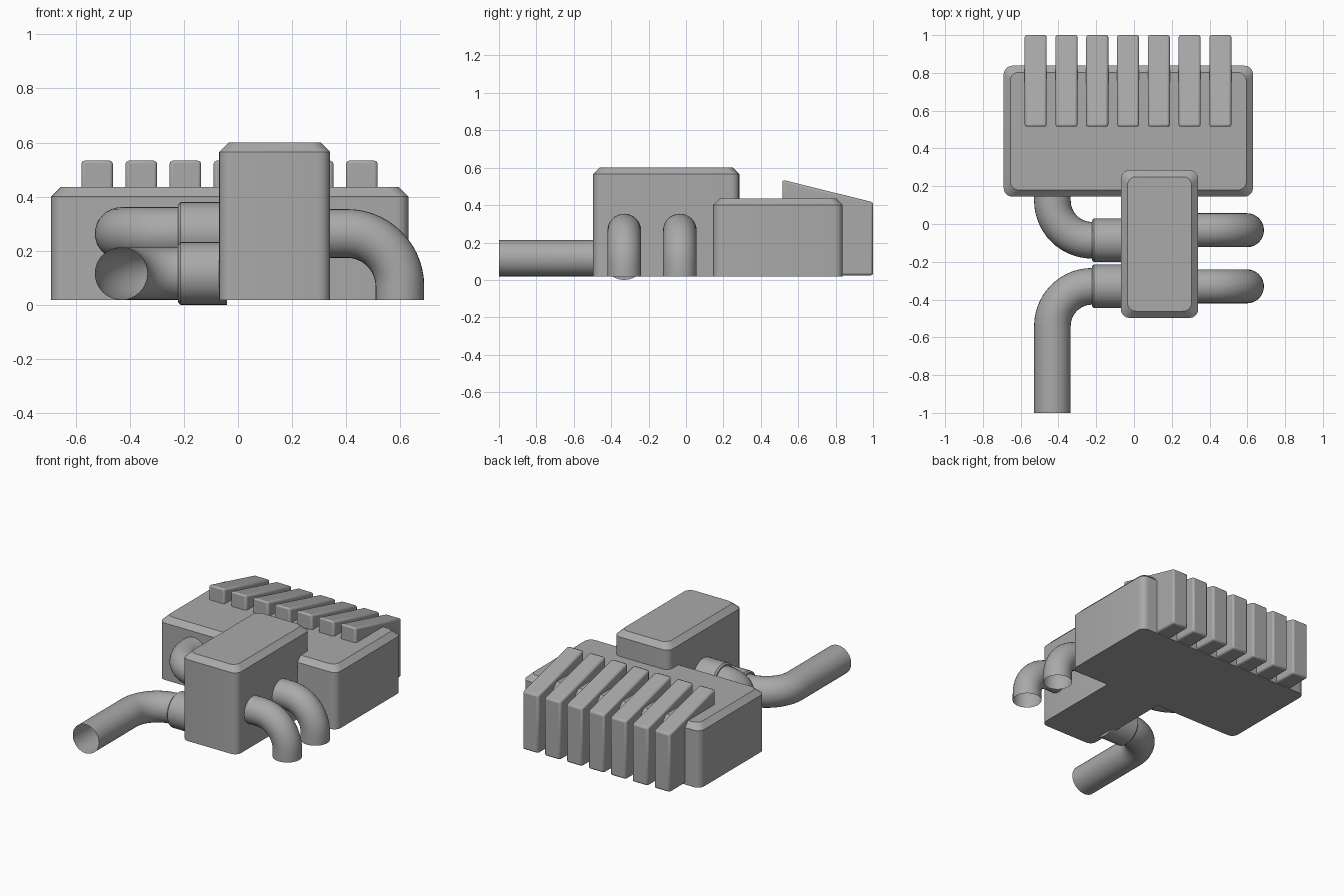
import bpy, bmesh, math
from mathutils import Vector

if "Cube" in bpy.data.objects:
    bpy.data.objects.remove(bpy.data.objects["Cube"], do_unlink=True)

grey = bpy.data.materials.new("plain_grey")
grey.use_nodes = True
colour = (0.4, 0.4, 0.4, 1)
grey.diffuse_color = colour
grey.node_tree.nodes["Principled BSDF"].inputs["Base Color"].default_value = colour

FLOOR = 0.018


def finish(name, bm, bevel=0, smooth=30):
    """Turn a bmesh into a shaded grey object."""
    bmesh.ops.recalc_face_normals(bm, faces=bm.faces)
    mesh = bpy.data.meshes.new(name)
    bm.to_mesh(mesh)
    bm.free()
    mesh.materials.append(grey)
    ob = bpy.data.objects.new(name, mesh)
    bpy.context.collection.objects.link(ob)
    if bevel:
        mod = ob.modifiers.new("soft_edges", "BEVEL")
        mod.width = bevel
        mod.segments = 2
        mod.limit_method = "ANGLE"
    bpy.ops.object.select_all(action="DESELECT")
    ob.select_set(True)
    bpy.context.view_layer.objects.active = ob
    bpy.ops.object.shade_smooth_by_angle(angle=math.radians(smooth))
    return ob


def bridge(bm, a, b):
    n = len(a)
    for i in range(n):
        bm.faces.new((a[i], a[(i + 1) % n], b[(i + 1) % n], b[i]))


def rounded_ring(bm, x0, x1, y0, y1, radius, z, steps=5):
    ring = []
    corners = ((x1, y1, -1, -1), (x0, y1, 1, -1), (x0, y0, 1, 1), (x1, y0, -1, 1))
    for k, (cx, cy, sx, sy) in enumerate(corners):
        for s in range(steps + 1):
            a = (k + s / steps) * math.pi / 2
            ring.append(bm.verts.new((cx + sx * radius + radius * math.cos(a),
                                      cy + sy * radius + radius * math.sin(a), z)))
    return ring


def housing(name, x0, x1, y0, y1, top, c=0.035):
    """Box with rounded upright corners and a chamfered top."""
    bm = bmesh.new()
    base = rounded_ring(bm, x0, x1, y0, y1, 0.045, FLOOR)
    shoulder = rounded_ring(bm, x0, x1, y0, y1, 0.045, top - c)
    lid = rounded_ring(bm, x0 + c, x1 - c, y0 + c, y1 - c, 0.045, top)
    bridge(bm, base, shoulder)
    bridge(bm, shoulder, lid)
    bm.faces.new(base)
    bm.faces.new(lid)
    finish(name, bm)


def pipe(name, start, corner, end, radius, bend, sides=32, steps=14):
    """Open tube running start - rounded corner - end."""
    start, corner, end = Vector(start), Vector(corner), Vector(end)
    d1, d2 = (corner - start).normalized(), (end - corner).normalized()
    centre = corner - d1 * bend + d2 * bend
    side = d1.cross(d2)
    path = [(start, d1)]
    for i in range(steps + 1):
        a = i / steps * math.pi / 2
        path.append((centre - d2 * bend * math.cos(a) + d1 * bend * math.sin(a),
                     d1 * math.cos(a) + d2 * math.sin(a)))
    path.append((end, d2))
    bm = bmesh.new()
    last = None
    for p, d in path:
        up = side.cross(d)
        ring = [bm.verts.new(p + radius * (side * math.cos(t) + up * math.sin(t)))
                for t in (2 * math.pi * k / sides for k in range(sides))]
        if last:
            bridge(bm, last, ring)
        last = ring
    finish(name, bm, smooth=40)


def collar(name, x0, x1, y, z, radius, sides=32):
    bm = bmesh.new()
    rings = []
    for x, r in ((x0, radius - 0.01), (x0 + 0.01, radius), (x1, radius)):
        rings.append([bm.verts.new((x, y + r * math.cos(t), z + r * math.sin(t)))
                      for t in (2 * math.pi * k / sides for k in range(sides))])
    bridge(bm, rings[0], rings[1])
    bridge(bm, rings[1], rings[2])
    bm.faces.new(rings[0])
    bm.faces.new(rings[2])
    finish(name, bm)


# Main housings
housing("rear_housing", -0.69, 0.63, 0.145, 0.838, 0.435)
housing("front_housing", -0.07, 0.34, -0.497, 0.285, 0.6)

# Row of sloped cooling fins over the rear edge
profile = ((0.515, 0.3), (0.515, 0.536), (1.0, 0.415), (1.0, 0.024), (0.8, 0.024), (0.8, 0.3))
for i in range(7):
    x = -0.579 + i * 0.163
    bm = bmesh.new()
    left = [bm.verts.new((x, y, z)) for y, z in profile]
    right = [bm.verts.new((x + 0.117, y, z)) for y, z in profile]
    bridge(bm, left, right)
    bm.faces.new(left)
    bm.faces.new(right)
    finish(f"cooling_fin_{i + 1}", bm, bevel=0.012)

# Pipes bending down to the ground on the left
for label, y in (("front", -0.33), ("rear", -0.033)):
    pipe(f"{label}_drain_pipe", (0.3, y, 0.264), (0.598, y, 0.264), (0.598, y, FLOOR), 0.09, 0.195)

# Collared pipes on the right: one to the front, one into the rear housing
pipe("outlet_pipe", (-0.1, -0.33, 0.116), (-0.432, -0.33, 0.116), (-0.432, -1, 0.116), 0.097, 0.21)
pipe("link_pipe", (-0.1, -0.086, 0.264), (-0.432, -0.086, 0.264), (-0.432, 0.2, 0.264), 0.097, 0.21)
collar("outlet_collar", -0.222, -0.04, -0.33, 0.116, 0.116)
collar("link_collar", -0.222, -0.04, -0.086, 0.264, 0.116)
